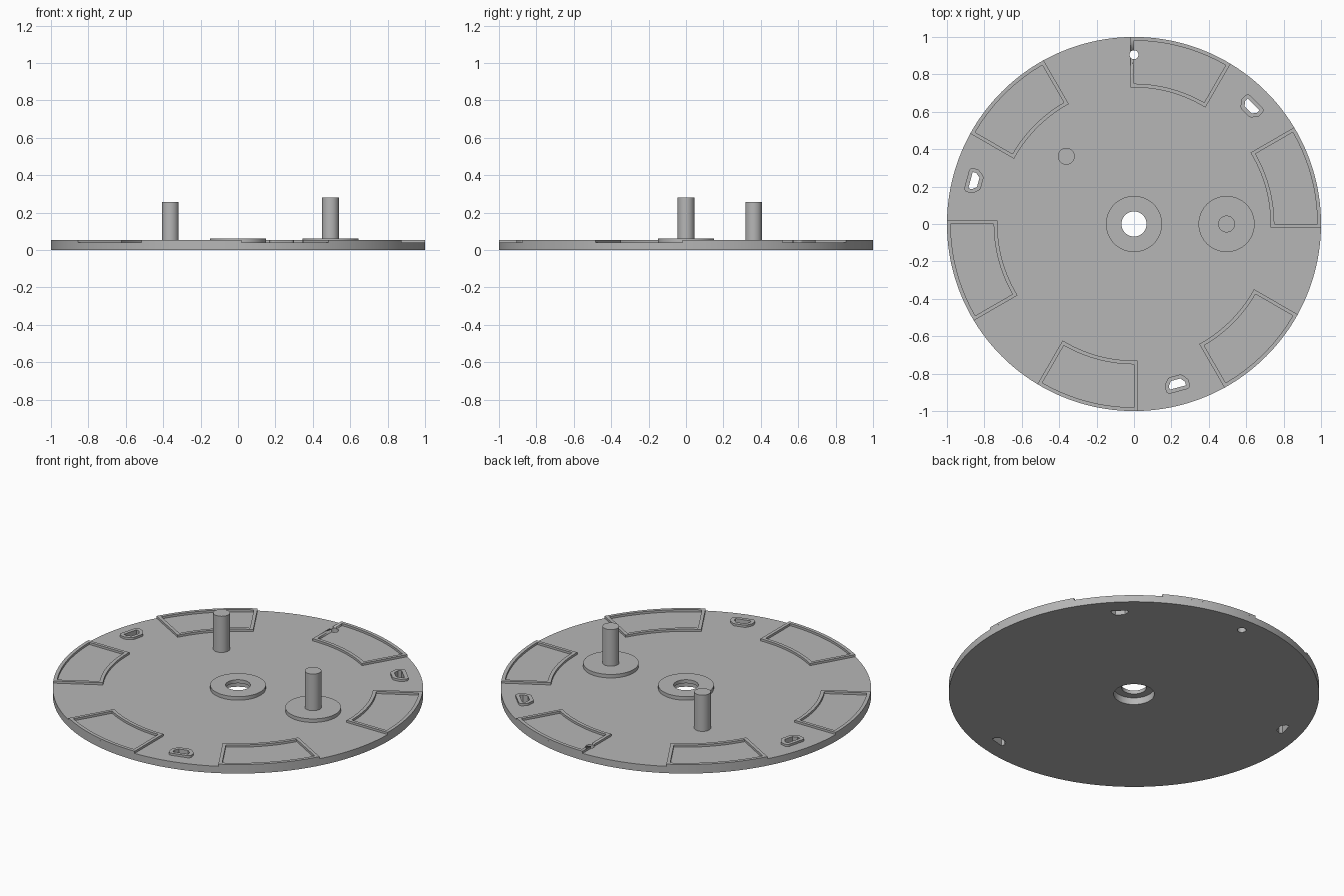
import bpy, bmesh
from math import sin, cos, asin, atan2, radians, pi

if "Cube" in bpy.data.objects:
    bpy.data.objects.remove(bpy.data.objects["Cube"])

grey = bpy.data.materials.new("plain_grey")
grey.diffuse_color = (0.47, 0.47, 0.47, 1)
grey.use_nodes = True
grey.node_tree.nodes["Principled BSDF"].inputs["Base Color"].default_value = grey.diffuse_color

PLATE_TOP, RIM_TOP, BOSS_TOP = 0.041, 0.054, 0.062


def circle(r, x=0, y=0, n=64):
    return [(x + r * cos(2 * pi * i / n), y + r * sin(2 * pi * i / n)) for i in range(n)]


def sector(r0, r1, a0, a1, off=0.0, n=24):
    """Ring sector whose straight ends are pushed outward by off."""
    pts = []
    for r, flip in ((r1, False), (r0, True)):
        s, e = a0 - asin(off / r), a1 + asin(off / r)
        arc = [s + (e - s) * i / n for i in range(n + 1)]
        pts += [(r * cos(a), r * sin(a)) for a in (arc[::-1] if flip else arc)]
    return pts


def rounded_offset(poly, d, n=6):
    """Grow a convex counter-clockwise outline by d with round corners."""
    out, k = [], len(poly)
    for i in range(k):
        p, q, r = poly[i - 1], poly[i], poly[(i + 1) % k]
        a = atan2(q[1] - p[1], q[0] - p[0]) - pi / 2
        b = atan2(r[1] - q[1], r[0] - q[0]) - pi / 2
        b = a + (b - a) % (2 * pi)
        for j in range(n + 1):
            t = a + (b - a) * j / n
            out.append((q[0] + d * cos(t), q[1] + d * sin(t)))
    return out


def slab(name, loops, z0, z1):
    """Extrude an outline (first loop) with holes (other loops)."""
    cu = bpy.data.curves.new(name, 'CURVE')
    cu.dimensions, cu.fill_mode, cu.extrude = '2D', 'BOTH', (z1 - z0) / 2
    for pts in loops:
        sp = cu.splines.new('POLY')
        sp.points.add(len(pts) - 1)
        for v, (x, y) in zip(sp.points, pts):
            v.co = (x, y, 0, 1)
        sp.use_cyclic_u = True
    ob = bpy.data.objects.new(name, cu)
    bpy.context.collection.objects.link(ob)
    bpy.ops.object.select_all(action='DESELECT')
    ob.select_set(True)
    bpy.context.view_layer.objects.active = ob
    bpy.ops.object.convert(target='MESH')
    ob = bpy.context.view_layer.objects.active
    bm = bmesh.new()
    bm.from_mesh(ob.data)
    bmesh.ops.remove_doubles(bm, verts=bm.verts, dist=1e-5)
    bmesh.ops.translate(bm, verts=bm.verts, vec=(0, 0, (z0 + z1) / 2))
    bmesh.ops.recalc_face_normals(bm, faces=bm.faces)
    bm.to_mesh(ob.data)
    bm.free()
    ob.data.materials.clear()
    ob.data.materials.append(grey)
    bpy.ops.object.shade_smooth_by_angle(angle=radians(30))
    return ob


# D-shaped slots, pointing to the centre
slots = []
local = [(0.905, -0.045), (0.905, 0.045), (0.885, 0.045), (0.862, 0.026), (0.862, -0.026), (0.885, -0.045)]
for deg in (45, 165, 285):
    a = radians(deg)
    slots.append([(r * cos(a) - t * sin(a), r * sin(a) + t * cos(a)) for r, t in local])

# base plate with centre bore, slots and one small pin hole
pin_hole = circle(0.024, 0, 0.905, 32)
slab("base_plate", [circle(1, n=192), circle(0.11), pin_hole] + slots, 0, PLATE_TOP)

# raised rims round the slots
for i, s in enumerate(slots):
    slab(f"slot_rim_{i + 1}", [rounded_offset(s, 0.021), s], PLATE_TOP, RIM_TOP)

# six raised frames round the edge
for i in range(6):
    a0, a1 = radians(60 * i), radians(60 * i + 30)
    frame = slab(f"edge_frame_{i + 1}",
                 [sector(0.73, 1.0, a0, a1, 0.019), sector(0.75, 0.98, a0, a1)],
                 PLATE_TOP, RIM_TOP)
    if i == 1:
        # pin hole breaks through the wall of this frame
        cutter = slab("pin_hole_cutter", [pin_hole], 0, 0.1)
        mod = frame.modifiers.new("pin_hole", 'BOOLEAN')
        mod.operation, mod.solver, mod.object = 'DIFFERENCE', 'EXACT', cutter
        bpy.context.view_layer.objects.active = frame
        bpy.ops.object.modifier_apply(modifier=mod.name)
        bpy.data.objects.remove(cutter)

# centre collar and the two pegs
slab("centre_collar", [circle(0.15), circle(0.067)], PLATE_TOP, BOSS_TOP)
slab("peg_flange", [circle(0.15, 0.495)], PLATE_TOP, BOSS_TOP)
slab("flanged_peg", [circle(0.045, 0.495, n=48)], BOSS_TOP, 0.28)
slab("plain_peg", [circle(0.045, -0.362, 0.362, 48)], PLATE_TOP, 0.257)
